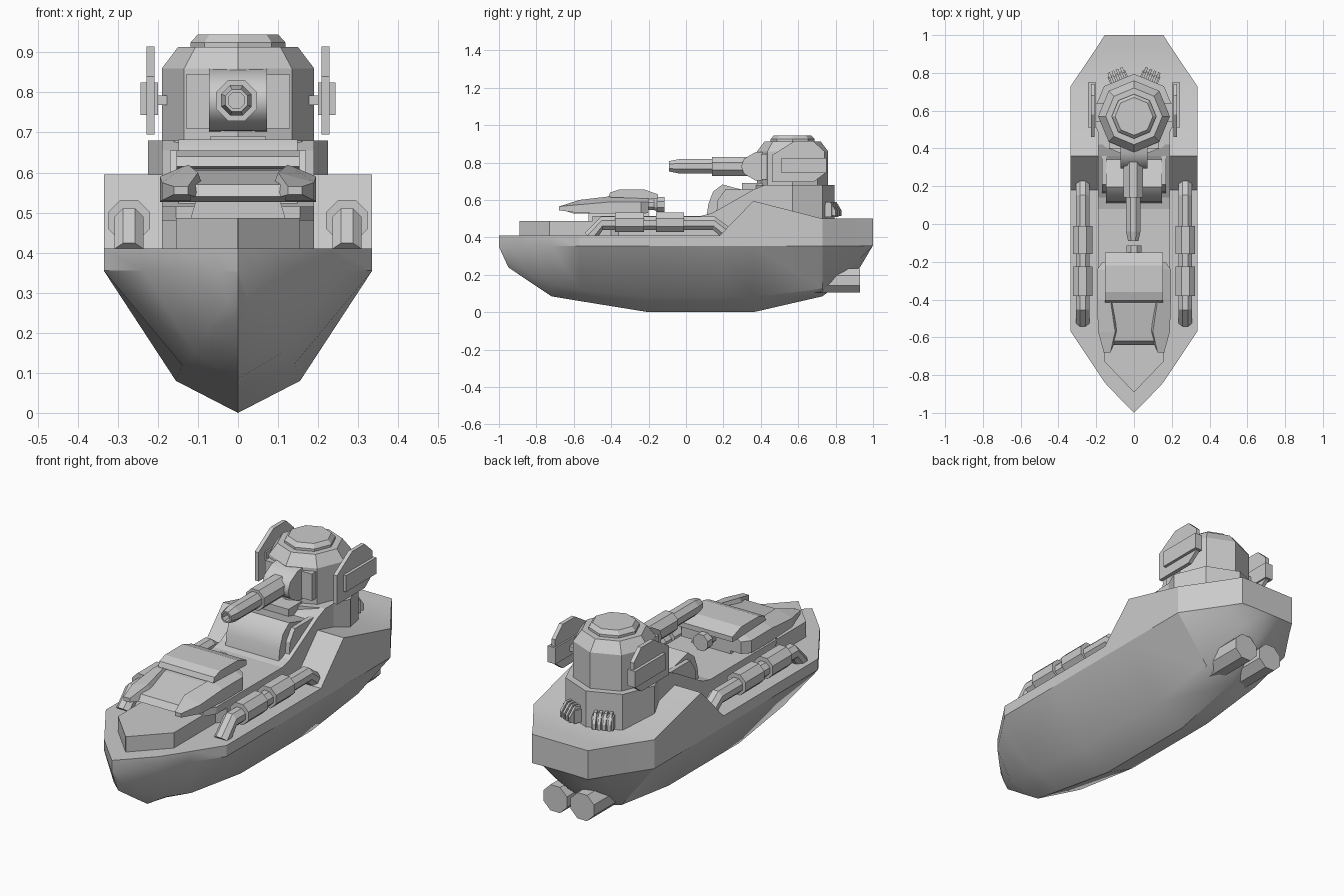
import bpy, bmesh
from math import sin, cos, pi, radians
from mathutils import Matrix, Vector

if "Cube" in bpy.data.objects:
    bpy.data.objects.remove(bpy.data.objects["Cube"])


def loft(name, rings, smooth=None):
    """Skin a list of equal-length closed rings and cap both ends."""
    bm = bmesh.new()
    vs = [[bm.verts.new(p) for p in r] for r in rings]
    n = len(rings[0])
    for a, b in zip(vs, vs[1:]):
        for i in range(n):
            j = (i + 1) % n
            bm.faces.new((a[i], a[j], b[j], b[i]))
    bm.faces.new(vs[0])
    bm.faces.new(vs[-1])
    bmesh.ops.remove_doubles(bm, verts=bm.verts, dist=0.0005)
    bmesh.ops.recalc_face_normals(bm, faces=bm.faces)
    me = bpy.data.meshes.new(name)
    bm.to_mesh(me)
    bm.free()
    ob = bpy.data.objects.new(name, me)
    bpy.context.collection.objects.link(ob)
    if smooth:
        bpy.ops.object.select_all(action='DESELECT')
        ob.select_set(True)
        bpy.context.view_layer.objects.active = ob
        bpy.ops.object.shade_smooth_by_angle(angle=radians(smooth))
    return ob


def side_prism(name, yz, x0, x1, smooth=None):
    return loft(name, [[(x, y, z) for y, z in yz] for x in (x0, x1)], smooth)


def plan_prism(name, half, z0, z1):
    """Vertical prism from the right half of a symmetric outline."""
    pts = half + [(-x, y) for x, y in reversed(half)]
    return loft(name, [[(x, y, z) for x, y in pts] for z in (z0, z1)])


def box(name, x0, x1, y0, y1, z0, z1):
    return side_prism(name, [(y0, z0), (y1, z0), (y1, z1), (y0, z1)], x0, x1)


def tube_y(name, x, z, prof, n=8, turn=0.5):
    """Faceted tube along y; prof holds (y, radius) pairs."""
    return loft(name, [[(x + r * cos((i + turn) * 2 * pi / n), y, z + r * sin((i + turn) * 2 * pi / n))
                        for i in range(n)] for y, r in prof])


def tube_z(name, cy, prof, n=8, smooth=None):
    return loft(name, [[(r * cos(i * 2 * pi / n), cy + r * sin(i * 2 * pi / n), z)
                        for i in range(n)] for z, r in prof], smooth)


# Hull: y, half width, deck height, lower chine x and z, keel z
sections = [
    (-1.0, 0.0, .41, 0.0, .35, .35), (-.95, .05, .41, .025, .275, .24),
    (-.84, .155, .41, .075, .21, .165), (-.72, .235, .41, .11, .15, .085),
    (-.57, .335, .41, .14, .12, .06), (-.2, .335, .41, .155, .08, 0),
    (.18, .335, .41, .155, .08, 0), (.36, .335, .595, .155, .08, 0),
    (.73, .335, .5, .155, .125, .085), (.93, .2, .5, .09, .285, .24),
    (1.0, .155, .5, .08, .357, .357)]
rings = []
for y, w, top, lw, lz, k in sections:
    h = [(w, top), (w, .355), (lw, lz), (0, k)]
    rings.append([(x, y, z) for x, z in h] + [(-x, y, z) for x, z in reversed(h[:3])])
loft("hull", rings, 30)

# Raised centre deck
plan_prism("foredeck", [(0.001, -.89), (.155, -.73), (.155, -.4), (.19, -.36), (.19, .3)], .4, .487)
plan_prism("mid_deck", [(.155, -.5), (.19, -.44), (.19, .4)], .48, .515)

# Sloped superstructure with rounded housing
side_prism("superstructure", [(.08, .45), (.08, .515), (.14, .53), (.36, .655), (.42, .68), (.55, .68), (.55, .45)],
           -.19, .19)
side_prism("rounded_housing", [(.11, .51), (.12, .58), (.145, .645), (.195, .683), (.26, .665), (.36, .64), (.36, .51)],
           -.148, .148, 40)
for s in (-1, 1):
    side_prism("housing_rib", [(.16, .51), (.17, .6), (.21, .655), (.27, .655), (.42, .655), (.42, .51)],
               s * .145, s * .17)
box("turret_neck", -.07, .07, .3, .45, .6, .69)

# Turret base and turret
tube_z("turret_base", .57, [(.45, .225), (.68, .225)])
tube_z("turret", .57, [(.675, .19), (.86, .19), (.913, .15)])
tube_z("turret_cap", .57, [(.91, .118), (.925, .118), (.945, .1)])

# Gun
box("gun_cheeks", -.13, .13, .40, .5, .71, .845)
side_prism("mantlet", [(.44, .70), (.37, .705), (.31, .74), (.295, .78), (.31, .82), (.37, .855), (.44, .86)],
           -.072, .072, 45)
tube_y("gun_barrel", -.004, .78, [(.33, .055), (.14, .055), (.14, .041), (-.04, .041), (-.09, .03), (-.09, .022),
                               (-.05, .022)])

# Side shields on arms
for s in (-1, 1):
    side_prism("shield_plate", [(.46, .695), (.68, .695), (.74, .74), (.74, .86), (.68, .915), (.58, .915), (.46, .84)],
               s * .208, s * .228)
    box("shield_bar", s * .2, s * .243, .51, .75, .743, .825)
    box("shield_arm", s * .15, s * .225, .54, .64, .768, .792)

# Rear vents with slats on the turret base
for s in (-1, 1):
    m = Matrix.Translation((0, .57, 0)) @ Matrix.Rotation(-s * pi / 8, 4, 'Z')
    box("vent_box", -.05, .05, .19, .245, .51, .575).matrix_world = m
    for i in range(4):
        x = -.036 + i * .024
        side_prism("vent_slat", [(.2, .52), (.265, .515), (.265, .545), (.235, .59), (.2, .59)],
                   x - .007, x + .007).matrix_world = m

# Forward launcher: pedestal, body, prongs, lid
loft("launcher_pedestal", [[(sx * w, y, z) for sx, y in ((-1, -.52), (1, -.52), (1, -.2), (-1, -.2))]
                           for z, w in ((.48, .12), (.53, .105))])
side_prism("launcher_body", [(-.64, .54), (-.62, .57), (-.42, .605), (-.2, .61), (-.2, .53), (-.6, .527)], -.12, .12)
for s in (-1, 1):
    loft("launcher_prong", [[(s * x, y, z) for x, z in sec] for y, sec in (
        (-.68, [(.125, .545), (.16, .545), (.16, .565), (.125, .565)]),
        (-.57, [(.075, .53), (.19, .53), (.19, .575), (.1, .6)]),
        (-.4, [(.075, .527), (.195, .527), (.195, .59), (.125, .62)]),
        (-.24, [(.075, .527), (.195, .527), (.195, .59), (.125, .62)]),
        (-.2, [(.075, .53), (.165, .53), (.165, .59), (.125, .615)]))])
side_prism("launcher_lid", [(-.415, .615), (-.405, .64), (-.36, .655), (-.22, .655), (-.15, .63), (-.15, .605)],
           -.153, .153)
tube_y("rear_knob", 0, .575, [(-.2, .03), (-.17, .03), (-.155, .043), (-.115, .043)])

# Deck pipes with collars
path = [(.245, .4), (.15, .475), (-.45, .475), (-.515, .4)]
for s in (-1, 1):
    x = s * .272
    rings = []
    for k, (y, z) in enumerate(path):
        a, b = path[max(k - 1, 0)], path[min(k + 1, 3)]
        t = Vector((0, b[0] - a[0], b[1] - a[1])).normalized()
        u = Vector((1, 0, 0)).cross(t)
        rings.append([Vector((x + .039 * cos((i + .5) * pi / 4), y, z)) + u * .039 * sin((i + .5) * pi / 4)
                      for i in range(8)])
    loft("deck_pipe", rings)
    for y0, y1 in ((-.38, -.225), (-.16, -.01)):
        tube_y("pipe_collar", x, .48, [(y0, .056), (y1, .056)])

# Stern thrusters
for s in (-1, 1):
    tube_y("thruster", s * .075, .17, [(.6, .07), (.93, .07)])
